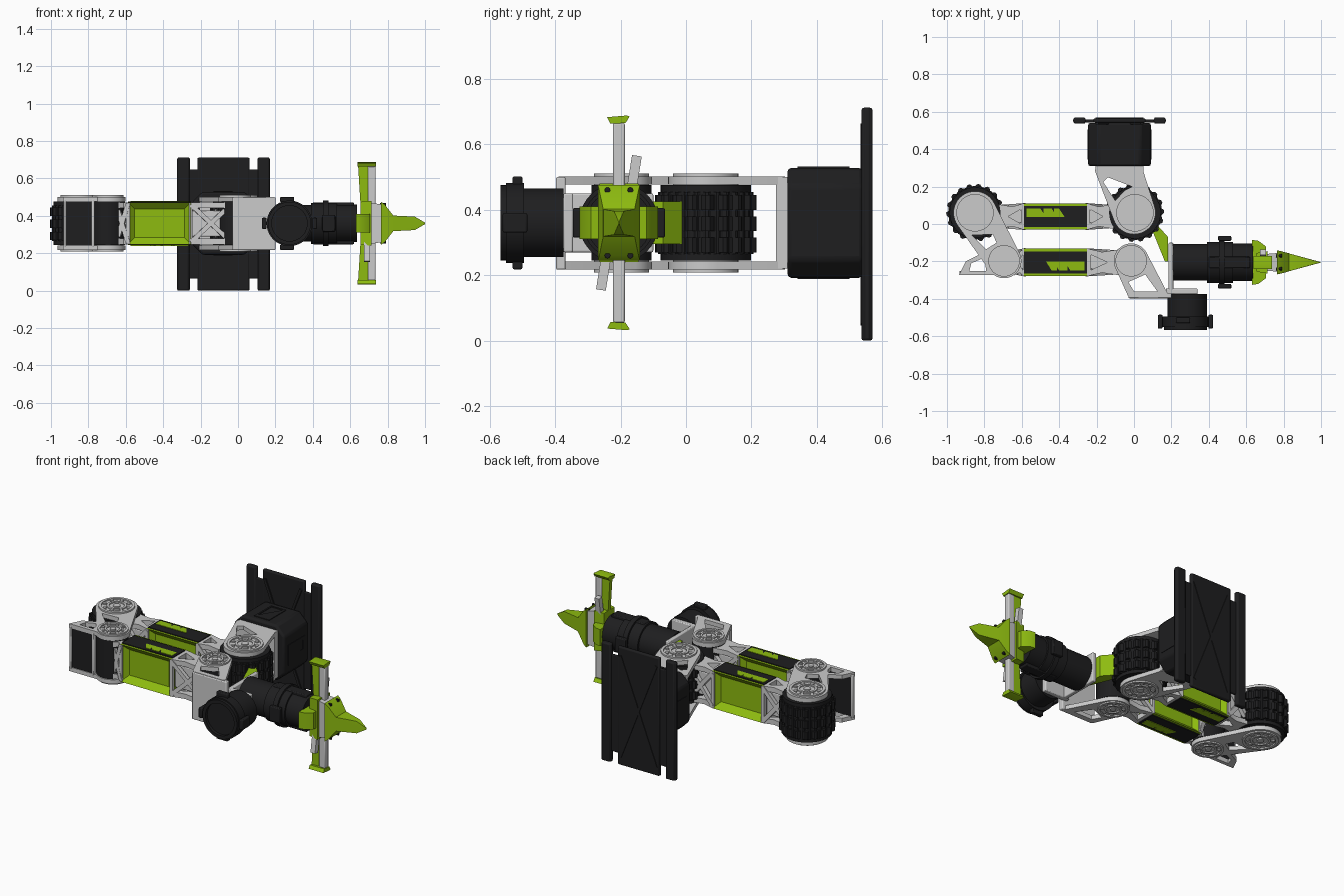
import bpy, bmesh
from math import sin, cos, pi, atan2, hypot
from mathutils import Vector, geometry

if "Cube" in bpy.data.objects:
    bpy.data.objects.remove(bpy.data.objects["Cube"])

def colour(name, c):
    m = bpy.data.materials.new(name)
    m.diffuse_color = (*c, 1)
    m.use_nodes = True
    m.node_tree.nodes["Principled BSDF"].inputs["Base Color"].default_value = m.diffuse_color
    return m
DARK = colour("dark_plastic", (0.013, 0.013, 0.014))
GREEN = colour("green_plastic", (0.27, 0.5, 0.005))
ZC = 0.36  # height of the arm's middle plane

def mesh_object(name, bm, mat=None, bevel=0):
    bmesh.ops.recalc_face_normals(bm, faces=bm.faces)
    me = bpy.data.meshes.new(name)
    bm.to_mesh(me)
    bm.free()
    o = bpy.data.objects.new(name, me)
    bpy.context.collection.objects.link(o)
    if mat: me.materials.append(mat)
    if bevel:
        b = o.modifiers.new("bevel", 'BEVEL')
        b.width, b.segments = bevel, 2
    return o

def hull(name, pts, mat=None, bevel=0):
    bm = bmesh.new()
    for p in pts: bm.verts.new(p)
    bmesh.ops.convex_hull(bm, input=bm.verts)
    bmesh.ops.dissolve_limit(bm, angle_limit=0.01, verts=bm.verts, edges=bm.edges)
    return mesh_object(name, bm, mat, bevel)

def box(name, x, y, z, mat=None, bevel=0.005):
    return hull(name, [(a, b, c) for a in x for b in y for c in z], mat, bevel)

def bar(name, a, b, w, mat=None):
    a, b = Vector(a), Vector(b)
    q = (b - a).to_track_quat('Z', 'Y')
    l = (b - a).length
    return hull(name, [a + q @ Vector((i*w/2, j*w/2, k)) for i in (-1, 1) for j in (-1, 1) for k in (0, l)], mat)

def prism(name, loops, lo, hi, mat=None, axis='z', bevel=0.0):
    """Outline with holes, extruded from lo to hi along an axis."""
    cu = bpy.data.curves.new(name, 'CURVE')
    cu.dimensions, cu.fill_mode = '2D', 'BOTH'
    cu.extrude = (hi - lo)/2
    for pts in loops:
        s = cu.splines.new('POLY')
        s.points.add(len(pts) - 1)
        for p, q in zip(s.points, pts): p.co = (q[0], q[1], 0, 1)
        s.use_cyclic_u = True
    o = bpy.data.objects.new(name, cu)
    bpy.context.collection.objects.link(o)
    m = (lo + hi)/2
    o.location = {'z': (0, 0, m), 'y': (0, m, 0), 'x': (m, 0, 0)}[axis]
    o.rotation_euler = {'z': (0, 0, 0), 'y': (pi/2, 0, 0), 'x': (pi/2, 0, pi/2)}[axis]
    bpy.ops.object.select_all(action='DESELECT')
    o.select_set(True)
    bpy.context.view_layer.objects.active = o
    bpy.ops.object.convert(target='MESH')
    o = bpy.context.object
    bm = bmesh.new()
    bm.from_mesh(o.data)
    bmesh.ops.remove_doubles(bm, verts=bm.verts, dist=1e-5)
    bm.to_mesh(o.data)
    bm.free()
    o.data.materials.clear()
    if mat: o.data.materials.append(mat)
    return o

def circle(x, y, r, n=40):
    return [(x + r*cos(2*pi*i/n), y + r*sin(2*pi*i/n)) for i in range(n)]

def outline(*circles):
    pts = [p for c in circles for p in circle(*c)]
    return [pts[i] for i in geometry.convex_hull_2d([Vector(p) for p in pts])]

def gear(x, y, r, depth, teeth):
    return [(x + (r - depth*(i % 4 > 1))*cos(pi*i/2/teeth), y + (r - depth*(i % 4 > 1))*sin(pi*i/2/teeth))
            for i in range(teeth*4)]

def fork(name, loops):
    """Pair of plates above and below a joint."""
    for tag, lo, hi in (("lower", 0.217, 0.242), ("upper", 0.477, 0.502)):
        prism(f"{name}_{tag}", loops, lo, hi)

def cover(name, x, y, r):
    """Ribbed round joint covers, top and bottom."""
    for tag, s in (("upper", 1), ("lower", -1)):
        def ring(part, ro, ri, a, b):
            loops = [circle(x, y, ro)] + ([circle(x, y, ri)] if ri else [])
            prism(f"{name}_{tag}_{part}", loops, *sorted((ZC + s*a, ZC + s*b)))
        ring("disc", r, 0, 0.11, 0.143)
        ring("rim", r, r*0.84, 0.143, 0.151)
        ring("inner_ring", r*0.55, r*0.42, 0.143, 0.150)
        ring("hub", r*0.2, 0, 0.143, 0.150)
        for i in range(8):
            a = i*pi/4 + 0.2
            px, py = x + r*0.7*cos(a), y + r*0.7*sin(a)
            prism(f"{name}_{tag}_bolt", [circle(px, py, r*0.11, 10)], *sorted((ZC + s*0.143, ZC + s*0.15)))

# Mounting plate with side rails and rear ribs
PX0, PX1 = -0.325, 0.17
for n, a, b in (("left", PX0, -0.257), ("middle", -0.217, 0.105), ("right", 0.107, PX1)):
    a = 0.105 if n == "right" else a
    b = 0.062 if n == "middle" else b
    box(f"base_plate_{n}", (a, b), (0.541, 0.565), (0, 0.712), DARK, 0.008)
box("base_plate_web", (-0.3, 0.15), (0.543, 0.558), (0.065, 0.648), DARK)
for x in (PX0 + 0.034, 0.1375):
    box("base_plate_rail", (x - 0.03, x + 0.03), (0.536, 0.57), (0, 0.712), DARK, 0.008)
for s in (-1, 1):
    for y in (0.541, 0.561):
        bar("base_plate_brace", (-0.0775 - s*0.12, y, 0.05), (-0.0775 + s*0.12, y, 0.66), 0.016, DARK)

# Base housing with side hatch
bx, bw, c = -0.0775, 0.168, 0.055
sec = [(bx + i*a, ZC + j*b) for i in (-1, 1) for j in (-1, 1) for a, b in ((bw, bw - c), (bw - c, bw))]
hull("base_housing", [(x, y, z) for x, z in sec for y in (0.31, 0.54)], DARK, 0.012)
for s in (-1, 1):
    x = bx + s*0.168
    prism("base_side_hatch", [[(0.345, 0.29), (0.505, 0.29), (0.505, 0.41), (0.345, 0.41)],
          [(0.46, 0.335), (0.485, 0.335), (0.485, 0.39), (0.46, 0.39)]], x - 0.003, x + 0.003, DARK, 'x')
    prism("base_top_hatch", [[(-0.13, 0.34), (-0.03, 0.34), (-0.03, 0.5), (-0.13, 0.5)],
          [(-0.12, 0.36), (-0.04, 0.49), (-0.12, 0.49)]], ZC + s*0.168 - 0.004, ZC + s*0.168 + 0.004, DARK)

# Shoulder fork
fork("shoulder_fork", [outline((0.0, 0.06, 0.115), (-0.19, 0.285, 0.018), (0.03, 0.285, 0.018)),
     [(-0.165, 0.225), (-0.14, 0.25), (-0.01, 0.2), (-0.05, 0.18), (-0.1, 0.125)]])
prism("shoulder_fork_wall", [[(-0.205, 0.22), (0.05, 0.22), (0.05, 0.5), (-0.205, 0.5)],
      circle(-0.0775, ZC, 0.07)], 0.275, 0.312, axis='y')

# Joint barrels and covers
for n, x, y, r in (("shoulder", 0.005, 0.06, 0.152), ("elbow", -0.85, 0.06, 0.15)):
    prism(f"{n}_barrel", [gear(x, y, r - 0.006, 0.006, 28)], 0.265, 0.455, DARK)
    prism(f"{n}_barrel_caps", [circle(x, y, r - 0.014)], 0.245, 0.476, DARK)
    for z in (0.27, 0.335, 0.4):
        prism(f"{n}_barrel_tread", [gear(x, y, r + 0.004, 0.012, 18)], z, z + 0.045, DARK)
    cover(f"{n}_cover", x, y, 0.1)
for n, x, y in (("forearm", -0.695, -0.197), ("wrist", -0.015, -0.197)):
    prism(f"{n}_barrel", [circle(x, y, 0.092)], 0.245, 0.476, DARK)
    cover(f"{n}_cover", x, y, 0.084)

# Elbow fork with triangular spur
fork("elbow_fork", [outline((-0.85, 0.06, 0.115), (-0.695, -0.197, 0.093)),
     [(-0.865, -0.06), (-0.755, -0.055), (-0.735, -0.1), (-0.79, -0.135)]])
fork("elbow_spur", [[(-0.935, -0.272), (-0.9, -0.2), (-0.78, -0.14), (-0.74, -0.272)],
     [(-0.88, -0.25), (-0.87, -0.21), (-0.8, -0.18), (-0.79, -0.25)]])
box("elbow_spur_panel", (-0.93, -0.77), (-0.268, -0.25), (0.235, 0.48), DARK)
for x in (-0.93, -0.78):
    box("elbow_spur_post", (x - 0.004, x + 0.012), (-0.273, -0.25), (0.23, 0.49))

# Two arm links: saddle body, dark shell panels, grey trusses
def arm(name, yc, h, ends, flip):
    cx, L, H = -0.42, 0.168, 0.112
    bm = bmesh.new()
    bmesh.ops.create_cube(bm, size=1)
    for v in bm.verts: v.co = (cx + v.co.x*2*L, yc + v.co.y*2*h, ZC + v.co.z*2*H)
    bm.normal_update()
    for s in (-1, 1):
        f = [f for f in bm.faces if f.normal.y*s > 0.9][0]
        bmesh.ops.inset_individual(bm, faces=[f], thickness=0.05, depth=-0.035)
    mesh_object(f"{name}_body", bm, GREEN)
    for s in (-1, 1):
        z = sorted((ZC + s*0.105, ZC + s*0.117))
        prism(f"{name}_shell", [[(cx - L, yc - h*0.8), (cx + L, yc - h*0.8), (cx + L, yc + h*0.8),
              (cx - L, yc + h*0.8)]], *z, DARK)
        z = sorted((ZC + s*0.11, ZC + s*0.12))
        for a, b in ((0.155, 0.08), (0.065, 0.02), (0.008, -0.02)):
            prism(f"{name}_green_stripe", [[(cx - flip*a, yc + flip*h*0.6), (cx - flip*b, yc + flip*h*0.6),
                  (cx - flip*(b - 0.03), yc - flip*h*0.05), (cx - flip*a, yc - flip*h*0.05)]], *z, GREEN)
        # truss from body end to joint
        xe = ends[(s + 1)//2]
        x0 = cx + s*L
        d = xe - x0
        for zz in (0.248, 0.442):
            prism(f"{name}_truss_plate", [[(x0, yc - h), (x0, yc + h), (x0 + d*0.45, yc + h*0.75), (xe, yc + h*0.95),
                  (xe, yc - h*0.95), (x0 + d*0.45, yc - h*0.75)],
                  [(x0 + d*0.12, yc - h*0.55), (x0 + d*0.12, yc + h*0.55), (x0 + d*0.6, yc)]], zz, zz + 0.03)
        box(f"{name}_truss_core", (x0, xe), (yc - h*0.5, yc + h*0.5), (0.29, 0.43))
        for t in (-1, 1):
            for u in (-1, 1):
                bar(f"{name}_truss_strut", (x0, yc + t*h*0.85, ZC + u*0.1), (xe, yc + t*h*0.7, ZC - u*0.07), 0.024)
        for t in (-1, 1):
            bar(f"{name}_truss_post", (x0, yc + t*h*0.85, 0.25), (x0, yc + t*h*0.85, 0.47), 0.02)
arm("upper_arm", 0.04, 0.07, (-0.73, -0.11), 1)
arm("forearm", -0.205, 0.074, (-0.64, -0.07), -1)

# Wrist fork, its end wall and the tool bracket
fork("wrist_fork", [outline((-0.015, -0.197, 0.093), (-0.02, -0.375, 0.015), (0.165, -0.375, 0.015)),
     [(-0.03, -0.31), (0.0, -0.36), (0.125, -0.36), (0.06, -0.27)]])
box("wrist_fork_wall", (-0.03, 0.2), (-0.397, -0.368), (0.217, 0.5))
box("tool_bracket_foot", (0.17, 0.34), (-0.375, -0.345), (0.27, 0.45))
box("tool_bracket_wall", (0.185, 0.21), (-0.37, -0.1), (0.27, 0.45))

# Wrist motor facing forward
prism("wrist_motor", [circle(0.285, ZC, 0.105)], -0.5, -0.375, DARK, 'y')
prism("wrist_motor_cap", [circle(0.275, ZC, 0.122)], -0.55, -0.495, DARK, 'y')
prism("wrist_motor_lip", [circle(0.275, ZC, 0.115), circle(0.275, ZC, 0.095)], -0.567, -0.55, DARK, 'y')
for s in (-1, 1):
    x = 0.275 + s*0.135
    box("wrist_motor_tab", (x - 0.012, x + 0.012), (-0.56, -0.485), (ZC - 0.03, ZC + 0.03), DARK)
    z = ZC + s*0.128
    box("wrist_motor_clamp", (0.225, 0.3), (-0.53, -0.5), (z - 0.014, z + 0.014), DARK)

# Gripper motor along x
yg = -0.205
for n, a, b, r in (("rear", 0.205, 0.4, 0.098), ("middle", 0.39, 0.53, 0.11), ("front", 0.52, 0.635, 0.1)):
    prism(f"gripper_motor_{n}", [circle(yg, ZC, r)], a, b, DARK, 'x')
prism("gripper_motor_clamp", [circle(yg, ZC, 0.122)], 0.455, 0.485, DARK, 'x')
for s in (-1, 1):
    y = yg + s*0.128
    box("gripper_clamp_tab", (0.45, 0.52), (y - 0.013, y + 0.013), (ZC - 0.045, ZC + 0.045), DARK)
    box("gripper_motor_fin", (0.4, 0.62), (yg - 0.03, yg + 0.03), sorted((ZC + s*0.08, ZC + s*0.112)), DARK)

# Green guard behind the wrist
prism("wrist_guard", [[(0.1, -0.04), (0.13, -0.012), (0.182, -0.07), (0.182, -0.2), (0.165, -0.2)]], 0.295, 0.425, GREEN)

# Gripper head and spike
def block(x, hy, hz): return [(x, yg + i*hy, ZC + j*hz) for i in (-1, 1) for j in (-1, 1)]
hull("gripper_collar", block(0.632, 0.12, 0.05) + block(0.665, 0.115, 0.05) + block(0.705, 0.085, 0.05), GREEN)
hull("gripper_head", block(0.655, 0.05, 0.115) + block(0.715, 0.06, 0.12), GREEN)
hull("gripper_core", block(0.71, 0.045, 0.11) + block(0.772, 0.05, 0.1))
hull("spike_base", block(0.765, 0.064, 0.115) + block(0.785, 0.06, 0.1) + block(0.83, 0.048, 0.042), GREEN)
hull("spike_tip", block(0.82, 0.05, 0.042) + block(0.945, 0.015, 0.036) + block(1.0, 0.001, 0.004), GREEN)
for i in (-1, 1):
    for j in (-1, 1):
        for z in (0.075, 0.1):
            prism("head_bolt", [circle(yg + i*0.035, ZC + j*z, 0.009, 8)], 0.76, 0.79, DARK, 'x')

# Jaws: green blade, grey rail, green tip, grey lever on each side
for s in (-1, 1):
    prism("jaw_blade", [[(0.655, ZC + s*0.1), (0.705, ZC + s*0.1), (0.728, ZC + s*0.31), (0.642, ZC + s*0.31)]],
          yg - 0.012, yg + 0.012, GREEN, 'y')
    box("jaw_rail", (0.695, 0.735), (yg - 0.018, yg + 0.018), sorted((ZC + s*0.1, ZC + s*0.305)))
    hull("jaw_tip", [(x, yg + y, ZC + s*z) for x in (0.64, 0.738)
         for y, z in ((-0.036, 0.323), (-0.026, 0.303), (0.02, 0.305), (0.033, 0.325), (0.025, 0.328))], GREEN)
    bar("jaw_lever", (0.69, yg + s*0.035, ZC + s*0.08), (0.69, yg + s*0.055, ZC + s*0.205), 0.03)

# Smooth round surfaces, keep hard edges
bpy.ops.object.select_all(action='SELECT')
bpy.context.view_layer.objects.active = bpy.context.selected_objects[0]
bpy.ops.object.shade_smooth_by_angle(angle=pi/6)
